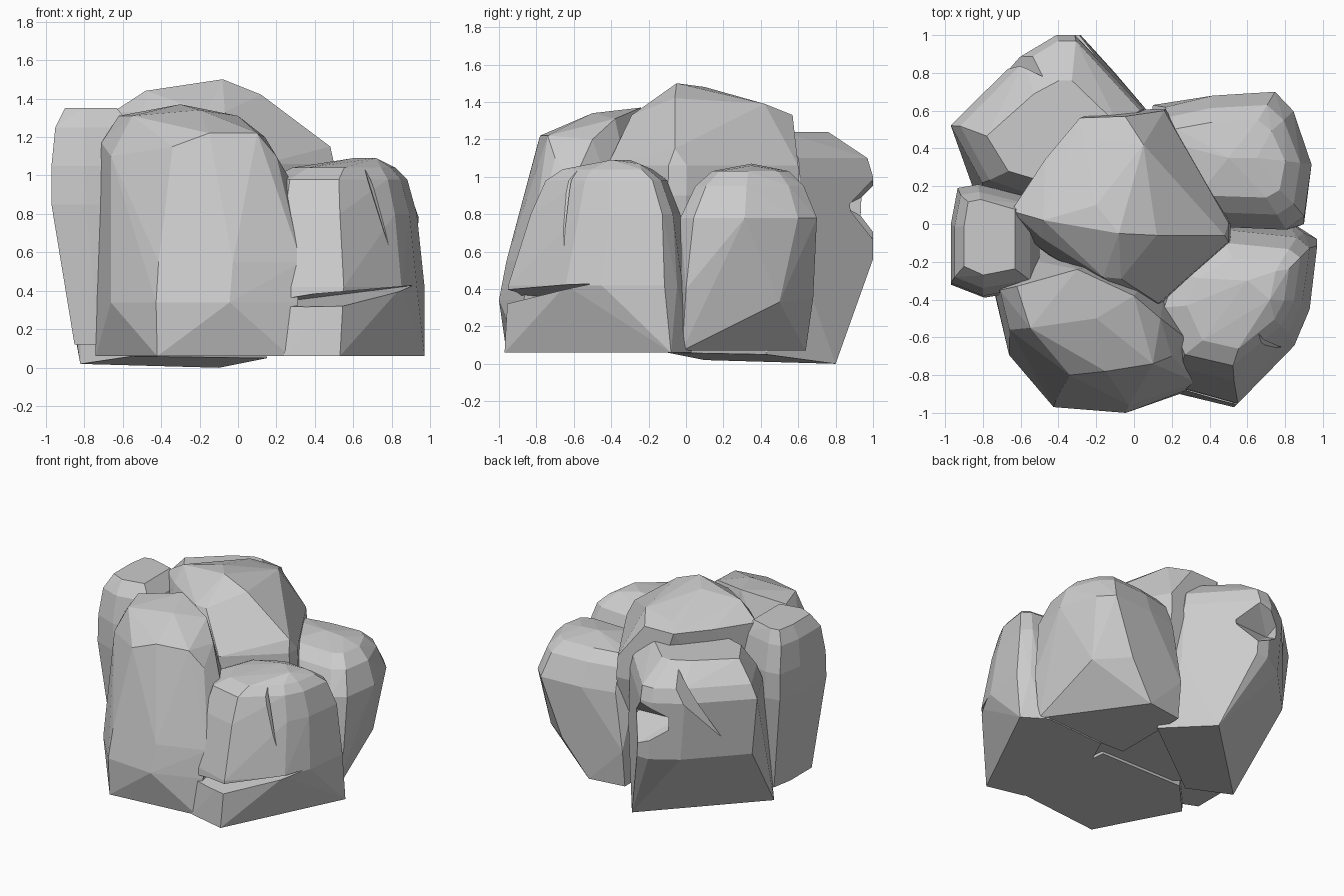
import bpy, bmesh, math


def hull(name, points):
    """Convex flat-faced solid around a cloud of points."""
    bm = bmesh.new()
    for p in points:
        bm.verts.new(p)
    res = bmesh.ops.convex_hull(bm, input=bm.verts)
    junk = {g for g in res["geom_interior"] + res["geom_unused"]
            if isinstance(g, bmesh.types.BMVert)}
    bmesh.ops.delete(bm, geom=list(junk), context='VERTS')
    bmesh.ops.dissolve_limit(bm, angle_limit=math.radians(3),
                             verts=bm.verts, edges=bm.edges)
    bmesh.ops.recalc_face_normals(bm, faces=bm.faces)
    me = bpy.data.meshes.new(name)
    bm.to_mesh(me)
    bm.free()
    ob = bpy.data.objects.new(name, me)
    bpy.context.collection.objects.link(ob)
    return ob


def rock(name, outline, levels, extra=()):
    """Stack one outline, refitted to (z, x0, x1, y0, y1) boxes, and hull it
    together with extra foot and peak corners."""
    xs, ys = zip(*outline)
    ax, bx, ay, by = min(xs), max(xs), min(ys), max(ys)
    pts = list(extra)
    for z, x0, x1, y0, y1 in levels:
        for x, y in outline:
            pts.append((x0 + (x - ax) / (bx - ax) * (x1 - x0),
                        y0 + (y - ay) / (by - ay) * (y1 - y0), z))
    return hull(name, pts)


def crack(ob, points):
    """Cut a wedge-shaped crack out of a rock."""
    cutter = hull("crack_cutter", points)
    cutter.hide_render = True
    mod = ob.modifiers.new("crack", 'BOOLEAN')
    mod.object, mod.operation, mod.solver = cutter, 'DIFFERENCE', 'EXACT'
    bpy.context.view_layer.objects.active = ob
    bpy.ops.object.modifier_apply(modifier=mod.name)
    bpy.data.objects.remove(cutter)


# tall central boulder
rock("centre_boulder",
     [(-.67, 0), (-.42, .33), (-.17, .59), (.16, .6), (.5, 0), (.5, -.1),
      (.13, -.43), (0, -.42), (-.45, -.17)],
     [(.08, -.5, .4, -.4, .45), (.9, -.67, .51, -.43, .61),
      (1.06, -.67, .5, -.42, .6), (1.33, -.65, .2, -.29, .57)],
     [(-.08, -.05, 1.5), (-.2, .1, 1.48), (.12, -.06, 1.42), (-.48, .02, 1.44),
      (.05, .42, 1.39), (-.2, .46, 1.37), (.48, -.06, 1.15)])

# front slab on a straight-sided foot
rock("front_boulder",
     [(-.74, -.36), (-.66, -.7), (-.42, -.97), (-.03, -1), (.33, -.87),
      (.23, -.58), (.05, -.2), (-.5, -.12)],
     [(.34, -.74, .31, -1, -.1), (.55, -.73, .33, -.96, -.12)],
     # foot corners, then upper rim and crown
     [(-.74, -.36, .06), (-.42, -.96, .06), (.27, -.89, .06), (.2, -.1, .06),
      (-.5, -.1, .06), (-.5, -.2, 1.0),
      (-.71, -.35, 1.17), (-.66, -.56, 1.1), (-.34, -.8, 1.15),
      (.1, -.74, 1.22), (.2, -.7, 1.1), (.27, -.6, .98), (.14, -.5, 1.2),
      (-.15, -.78, 1.22), (-.55, -.55, 1.31), (-.2, -.5, 1.34),
      (-.62, -.33, 1.31), (-.3, -.24, 1.37), (0, -.38, 1.31)])

# front right boulder with two cracks
front_right = rock("front_right_boulder",
     [(.12, -.5), (.25, -.88), (.55, -.97), (.85, -.65), (.93, -.45),
      (.97, -.1), (.9, -.03), (.5, .02), (.2, -.2)],
     [(.42, .12, .97, -.95, 0), (.8, .12, .93, -.83, -.03),
      (.98, .16, .88, -.75, -.1), (1.04, .28, .82, -.66, -.18)],
     [(.24, -.9, .06), (.53, -.97, .06), (.97, -.08, .06), (.3, 0, .06),
      (.8, .03, .06), (.12, -.4, .06), (.72, -.4, 1.09), (.6, -.3, 1.09),
      (.75, -.25, 1.07)])
crack(front_right, [(0, -1.2, .27), (0, -1.2, .35), (.6, -1.2, .28),
                    (.6, -1.2, .4), (.2, -.72, .34), (.93, -.5, .43)])
crack(front_right, [(.64, -.9, 1.03), (.74, -.8, 1.03), (.66, -.58, 1.03),
                    (.8, -.66, .58), (.88, -.78, .57)])

# back right boulder, narrowing to a diagonal foot
rock("back_right_boulder",
     [(.05, .5), (.14, .62), (.4, .68), (.74, .7), (.84, .6), (.94, .32),
      (.9, .05), (.8, -.02), (.3, 0)],
     [(.78, .08, .94, -.03, .7), (.95, .1, .88, .05, .63),
      (1.03, .16, .8, .14, .55)],
     [(.85, -.02, .07), (.38, .64, .07), (.1, .6, .07), (.1, 0, .07),
      (.9, 0, .4), (.8, .5, .33), (.58, .68, .35), (.1, .63, .35),
      (.5, .35, 1.07), (.65, .35, 1.06)])

# back left block leaning outward, with a corner notch and a long crack
back_left = rock("back_left_boulder",
     [(-.97, .51), (-.6, .88), (-.4, 1), (-.3, 1), (.07, .6), (0, .3),
      (-.5, .1), (-.8, .2)],
     [(.56, -.92, .07, .1, 1), (1.0, -.97, .05, .12, 1),
      (1.1, -.92, .03, .14, .97), (1.24, -.78, -.08, .22, .76)],
     [(-.82, .1, .02), (-.1, .8, 0), (.15, .43, .05), (-.55, -.1, .06)])
crack(back_left, [(-.5, .84, .84), (-.2, .86, .84), (-.52, 1.15, .68),
                  (-.1, 1.15, .5), (-.52, 1.15, 1.0), (-.1, 1.15, 1.12)])
crack(back_left, [(-.48, .78, 1.2), (-.66, .98, 1.18), (-.48, 1.06, 1.18),
                  (-.84, .66, .62), (-.9, .74, .62)])

# narrow left boulder
rock("left_boulder",
     [(-.97, -.32), (-.97, 0), (-.94, .2), (-.85, .22), (-.6, .14),
      (-.6, -.34), (-.83, -.39)],
     [(.12, -.85, -.5, -.37, .12), (.85, -.97, -.5, -.39, .21),
      (1.05, -.97, -.52, -.38, .21), (1.25, -.95, -.55, -.34, .17),
      (1.35, -.9, -.63, -.27, .13)])
